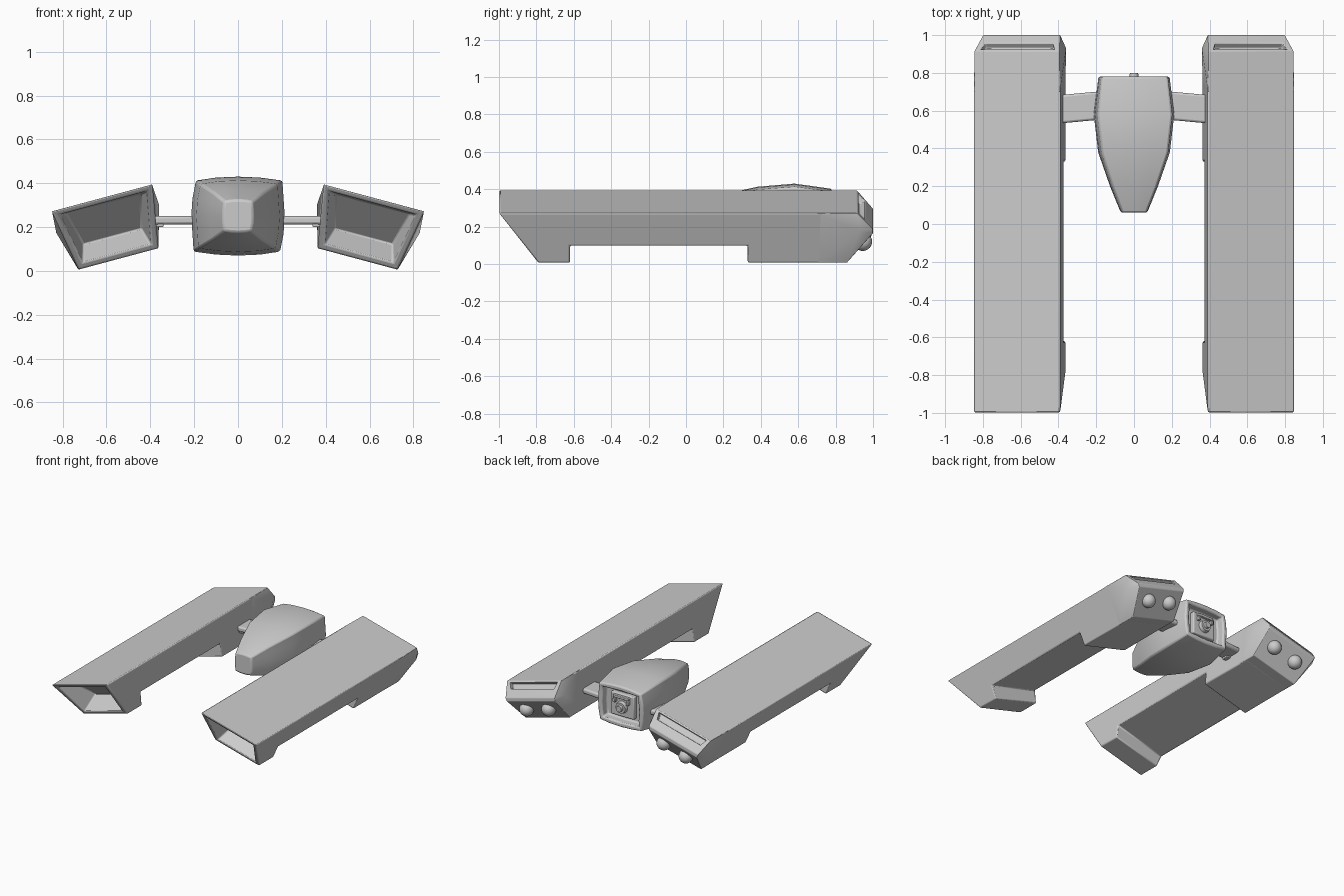
import bpy, bmesh, math
from mathutils import Vector, Matrix

if "Cube" in bpy.data.objects:
    bpy.data.objects.remove(bpy.data.objects["Cube"], do_unlink=True)

grey = bpy.data.materials.new("hull_grey")
grey.use_nodes = True
GREY = (0.6, 0.6, 0.6, 1)
grey.diffuse_color = GREY
grey.node_tree.nodes["Principled BSDF"].inputs["Base Color"].default_value = GREY


def finish(name, bm, loc=(0, 0, 0), tilt=0, bevel=0.0, angle=35):
    bmesh.ops.recalc_face_normals(bm, faces=bm.faces)
    mesh = bpy.data.meshes.new(name)
    bm.to_mesh(mesh)
    bm.free()
    mesh.materials.append(grey)
    ob = bpy.data.objects.new(name, mesh)
    bpy.context.collection.objects.link(ob)
    ob.location = loc
    ob.rotation_euler.y = tilt
    if bevel:
        mod = ob.modifiers.new("soft_edges", "BEVEL")
        mod.width, mod.segments, mod.limit_method = bevel, 2, "ANGLE"
        mod.angle_limit = math.radians(25)
    bpy.ops.object.select_all(action="DESELECT")
    ob.select_set(True)
    bpy.context.view_layer.objects.active = ob
    bpy.ops.object.shade_smooth_by_angle(angle=math.radians(angle))
    return ob


def hull(points):
    bm = bmesh.new()
    for p in points:
        bm.verts.new(p)
    bmesh.ops.convex_hull(bm, input=bm.verts)
    bmesh.ops.dissolve_limit(bm, angle_limit=0.01, verts=bm.verts, edges=bm.edges)
    return bm


def box(name, size, loc, bevel=0.0):
    bm = bmesh.new()
    bmesh.ops.create_cube(bm, size=1)
    bmesh.ops.scale(bm, vec=size, verts=bm.verts)
    return finish(name, bm, loc, bevel=bevel)


def facing(bm, direction):
    bm.normal_update()
    return max(bm.faces, key=lambda f: f.normal.dot(Vector(direction)))


def half_width(z):
    return 0.238 + 0.17 * z


# Pod: side profile extruded across a tapering width, with a hollow front intake
def pod_body():
    profile = [(-1, 0), (-.79, -.288), (-.62, -.288), (-.62, -.19),
               (.33, -.19), (.33, -.288), (.78, -.288), (.78, 0)]
    bm = bmesh.new()
    sides = [[bm.verts.new((s * half_width(z), y, z)) for y, z in profile] for s in (-1, 1)]
    left, right = sides
    bm.faces.new(left)
    bm.faces.new(right[::-1])
    for i in range(len(profile)):
        j = (i + 1) % len(profile)
        bm.faces.new((left[i], right[i], right[j], left[j]))
    bmesh.ops.recalc_face_normals(bm, faces=bm.faces)
    bm.normal_update()
    intake = min(bm.faces, key=lambda f: f.calc_center_median().y + (0 if f.normal.y < -.5 else 9))
    bmesh.ops.inset_region(bm, faces=[intake], thickness=0.042)
    inner = bmesh.ops.extrude_discrete_faces(bm, faces=[intake])["faces"][0]
    for v in inner.verts:
        v.co = (v.co.x * 0.86, v.co.y + 0.13, v.co.z * 0.65 - 0.012)
    return bm


# Pod tail: flared wedge with a vent slot in its upper slope
def pod_tail():
    ring = [(.7, 0, .236), (.7, -.287, .188), (.915, 0, .232), (.93, -.1, .243),
            (.86, -.288, .189), (1, -.095, .21), (1, -.12, .205)]
    bm = hull([(s * w, y, z) for y, z, w in ring for s in (-1, 1)])
    slope = facing(bm, (0, .75, .65))
    bmesh.ops.inset_region(bm, faces=[slope], thickness=0.028)
    centre = slope.calc_center_median()
    for v in slope.verts:
        v.co = centre + (v.co - centre) * 0.55 + Vector((0, -.016, .02))
        v.co.x /= 0.57
    inner = bmesh.ops.extrude_discrete_faces(bm, faces=[slope])["faces"][0]
    bmesh.ops.translate(bm, vec=(0, -.025, -.02), verts=inner.verts)
    return bm


for side, s in (("left", 1), ("right", -1)):
    place = ((s * 0.62, 0, 0.333), s * math.radians(15))
    finish(side + "_pod", pod_body(), *place, bevel=0.008)
    finish(side + "_pod_tail", pod_tail(), *place, bevel=0.004)
    # Pair of round lamps under the tail
    lamps = bmesh.new()
    for x in (-.095, .095):
        bmesh.ops.create_uvsphere(lamps, u_segments=24, v_segments=14, radius=0.05,
                                  matrix=Matrix.Translation((x, .945, -.195)))
    finish(side + "_tail_lamps", lamps, *place, angle=60)
    # Strut from cabin to pod, with a small clamp at the pod end
    ends = [(.15, .555, .705), (.42, .53, .68)]
    strut = hull([(s * x, y, z) for x, a, b in ends
                  for y in (a, b) for z in (.212, .25)])
    finish(side + "_strut", strut, bevel=0.012)
    box(side + "_strut_clamp", (.05, .05, .05), (s * .365, .57, .225), 0.004)

# Cabin: lofted squarish sections with bowed sides and a recessed back
bm = bmesh.new()
stations = [(.06, .07, .075), (.2, .127, .122), (.38, .19, .163),
            (.58, .213, .18), (.78, .188, .152)]
steps = [-1, -.5, 0, .5]
rings = []
for y, hx, hz in stations:
    ring = []
    for turn in range(4):
        for t in steps:
            bow = 1 - 0.1 * t * t
            a, b = [(t * .95, -bow), (bow, t * .9), (-t * .95, bow), (-bow, -t * .9)][turn]
            ring.append(bm.verts.new((a * hx, y, .25 + b * hz)))
    rings.append(ring)
for lower, upper in zip(rings, rings[1:]):
    for i in range(len(lower)):
        j = (i + 1) % len(lower)
        bm.faces.new((lower[i], lower[j], upper[j], upper[i]))
bm.faces.new(rings[0])
back = bm.faces.new(rings[-1][::-1])
bmesh.ops.recalc_face_normals(bm, faces=bm.faces)
bm.normal_update()
bmesh.ops.inset_region(bm, faces=[back], thickness=0.035)
floor = bmesh.ops.extrude_discrete_faces(bm, faces=[back])["faces"][0]
bmesh.ops.translate(bm, vec=(0, -.06, 0), verts=floor.verts)
finish("cabin", bm, bevel=0.01, angle=30)

# Docking hatch in the cabin back
box("hatch_plate", (.19, .04, .17), (0, .735, .25), 0.008)
box("hatch_lintel", (.13, .03, .02), (0, .76, .315), 0.004)
for s in (-1, 1):
    box("hatch_lug", (.02, .03, .03), (s * .055, .765, .285), 0.004)
for name, radius, depth, y in (("hatch_collar", .046, .03, .765), ("hatch_knob", .026, .05, .775)):
    bm = bmesh.new()
    bmesh.ops.create_cone(bm, cap_ends=True, segments=20, radius1=radius, radius2=radius * .85,
                          depth=depth, matrix=Matrix.Rotation(-math.pi / 2, 4, "X"))
    finish(name, bm, (0, y, .24))
